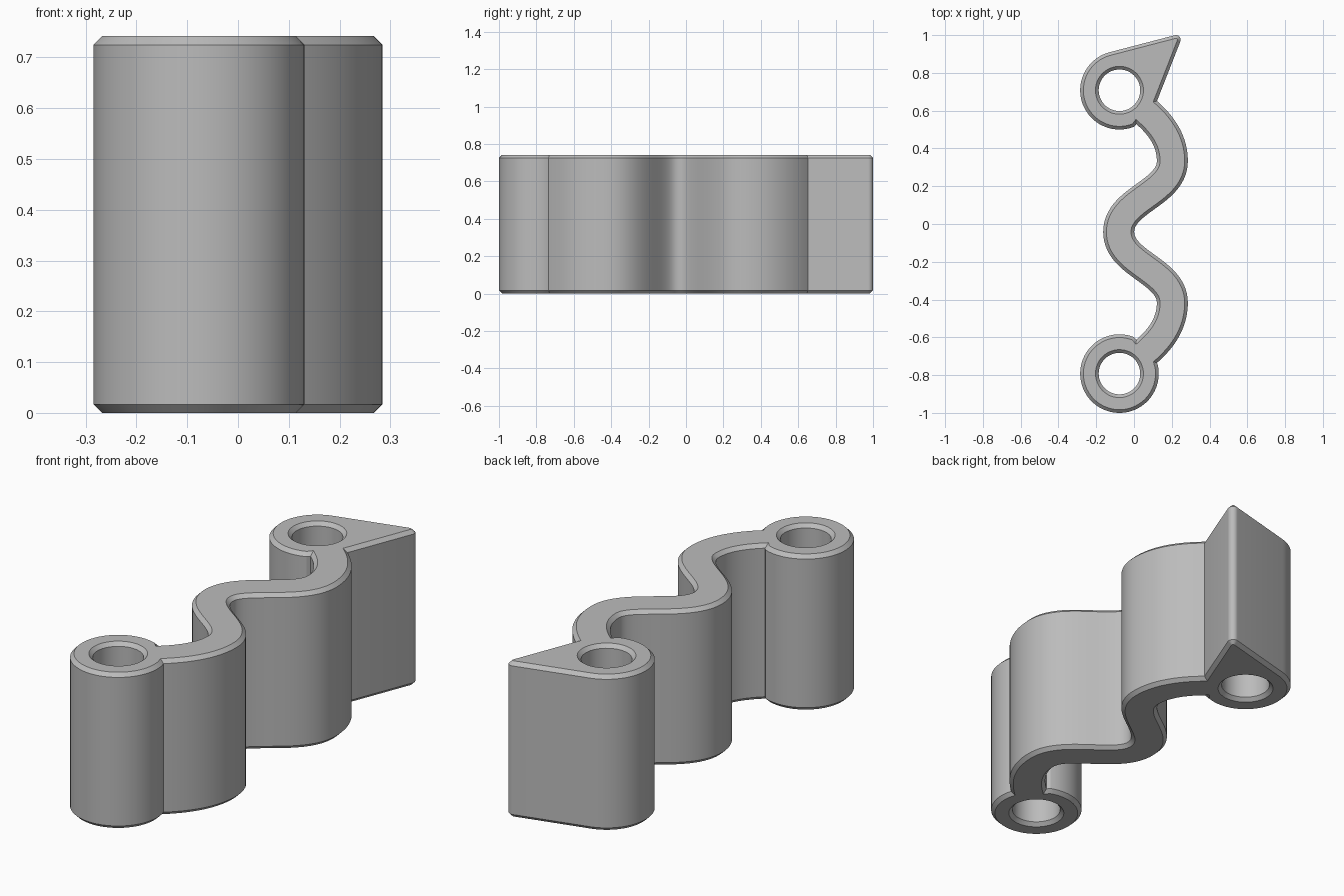
import bpy, bmesh, math
from mathutils import Vector
from mathutils.geometry import interpolate_bezier

if "Cube" in bpy.data.objects:
    bpy.data.objects.remove(bpy.data.objects["Cube"], do_unlink=True)

HEIGHT, CHAMFER = 0.742, 0.017
RING_R, HOLE_R, HALF_W = 0.208, 0.11, 0.082
MID_Y = -0.042
LOW, HIGH = Vector((-0.077, MID_Y - 0.75)), Vector((-0.077, MID_Y + 0.75))
TIP, TIP_R = Vector((0.222, 0.975)), 0.025


def arc(centre, radius, a, b, n):
    """Points on an arc from angle a to b in degrees."""
    angles = [math.radians(a + (b - a) * i / n) for i in range(n + 1)]
    return [centre + radius * Vector((math.cos(t), math.sin(t))) for t in angles]


def normals(points, closed):
    """Mitred right-hand normals along a path."""
    n, result = len(points), []
    for i, p in enumerate(points):
        prev = points[i - 1] if closed or i else p
        nxt = points[(i + 1) % n] if closed or i < n - 1 else p
        sides = [Vector((d.y, -d.x)).normalized() for d in (p - prev, nxt - p) if d.length > 0]
        total = sum(sides, Vector((0, 0))).normalized()
        result.append(total / max(total.dot(sides[0]), 0.3))
    return result


def offset(points, distance, closed=True):
    return [p + d * distance for p, d in zip(points, normals(points, closed))]


def angle_from(centre, p):
    d = p - centre
    return math.degrees(math.atan2(d.y, d.x))


# Wavy web: upper half of the centreline, mirrored for the lower half
trough, peak = Vector((-0.081, MID_Y)), Vector((0.203, MID_Y + 0.375))
end = Vector((0.067, 0.59))
swing = Vector((0, 0.17))
upper = interpolate_bezier(trough, trough + swing, peak - swing, peak, 32)
upper += interpolate_bezier(peak, peak + Vector((0, 0.11)), end + Vector((0.075, -0.066)), end, 24)[1:]
upper = [p.to_2d() for p in upper]
centre_line = [Vector((p.x, 2 * MID_Y - p.y)) for p in reversed(upper[1:])] + upper
right_edge = offset(centre_line, HALF_W, False)
left_edge = offset(centre_line, -HALF_W, False)

# Outline: lower ring, right edge, pointed tip, upper ring, left edge
outline = arc(LOW, RING_R, angle_from(LOW, left_edge[0]), angle_from(LOW, right_edge[0]) + 360, 64)[1:-1]
outline += right_edge
outline += arc(TIP, TIP_R, -18, 104.5, 10)
outline += arc(HIGH, RING_R, 104.5, angle_from(HIGH, left_edge[-1]) + 360, 44)[:-1]
outline += left_edge[::-1]
holes = [arc(c, HOLE_R, 360, 0, 48)[:-1] for c in (LOW, HIGH)]

# Walls with chamfered rims, then flat caps around the holes
bm = bmesh.new()
caps = [[], []]
for path in [outline] + holes:
    inner = offset(path, -CHAMFER)
    levels = [(inner, 0), (path, CHAMFER), (path, HEIGHT - CHAMFER), (inner, HEIGHT)]
    rows = [[bm.verts.new((p.x, p.y, z)) for p in pts] for pts, z in levels]
    n = len(path)
    for a, b in zip(rows, rows[1:]):
        for i in range(n):
            j = (i + 1) % n
            bm.faces.new((a[i], a[j], b[j], b[i]))
    for cap, row in zip(caps, (rows[0], rows[-1])):
        cap += [bm.edges.get((row[i], row[(i + 1) % n])) for i in range(n)]
for cap in caps:
    bmesh.ops.triangle_fill(bm, edges=cap, use_beauty=True)
bmesh.ops.recalc_face_normals(bm, faces=bm.faces)

mesh = bpy.data.meshes.new("wavy_link")
bm.to_mesh(mesh)
bm.free()
link = bpy.data.objects.new("wavy_link", mesh)
bpy.context.collection.objects.link(link)

# Plain grey finish
grey = bpy.data.materials.new("plain_grey")
grey.use_nodes = True
colour = (0.5, 0.5, 0.5, 1)
grey.diffuse_color = colour
grey.node_tree.nodes["Principled BSDF"].inputs["Base Color"].default_value = colour
mesh.materials.append(grey)

bpy.ops.object.select_all(action="DESELECT")
link.select_set(True)
bpy.context.view_layer.objects.active = link
bpy.ops.object.shade_smooth_by_angle(angle=math.radians(25))
